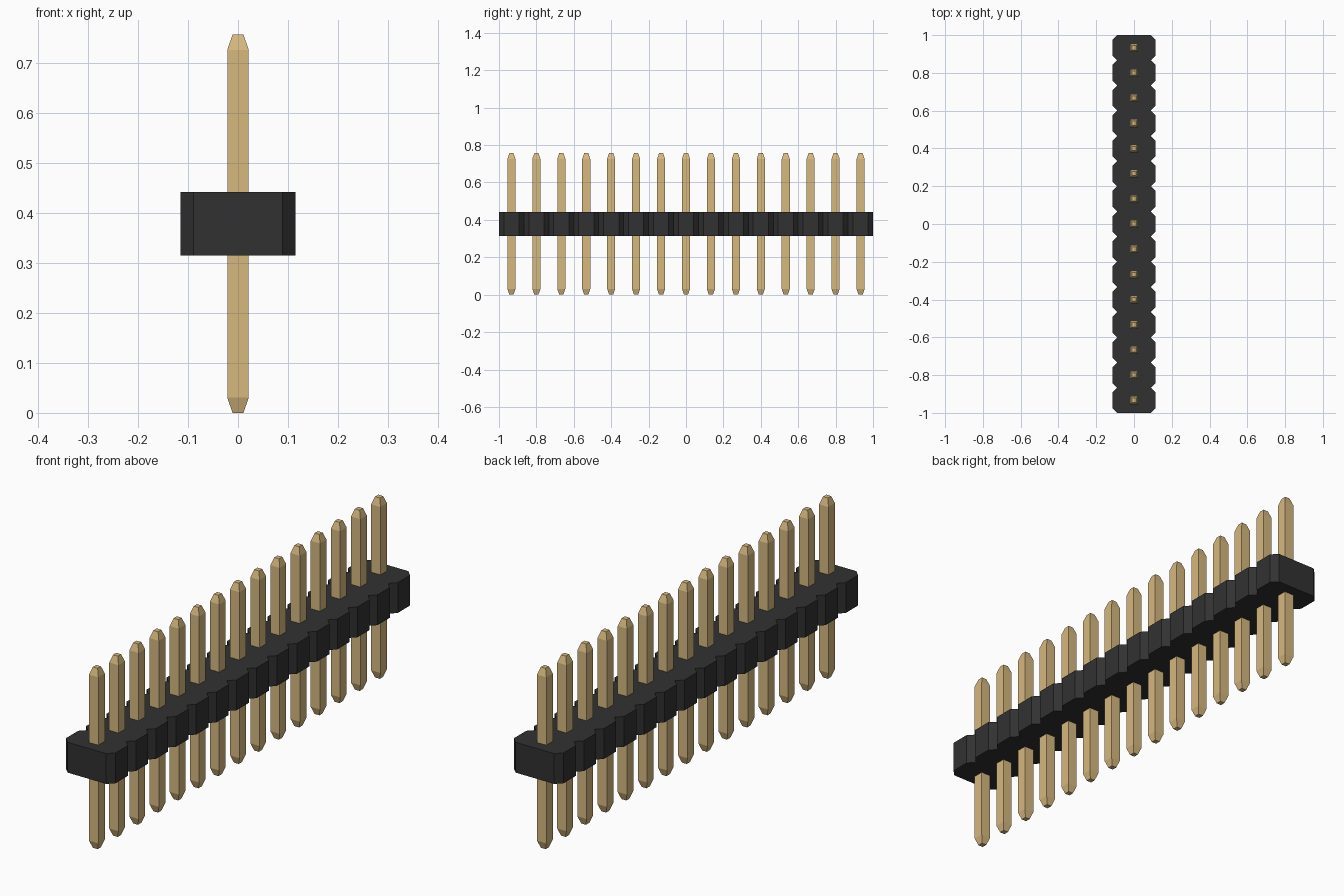
import bpy
import bmesh

cube = bpy.data.objects.get("Cube")
if cube:
    bpy.data.objects.remove(cube, do_unlink=True)

PINS = 15
PITCH = 2.0 / PINS
HALF_W = 0.115            # housing half width
CHAMFER = 0.026
Z_LOW, Z_HIGH = 0.315, 0.442


def make_material(name, rgb):
    mat = bpy.data.materials.new(name)
    mat.use_nodes = True
    colour = (*rgb, 1.0)
    mat.diffuse_color = colour
    mat.node_tree.nodes["Principled BSDF"].inputs["Base Color"].default_value = colour
    return mat


def finish(bm, name, mat):
    bmesh.ops.recalc_face_normals(bm, faces=bm.faces)
    mesh = bpy.data.meshes.new(name)
    bm.to_mesh(mesh)
    bm.free()
    mesh.materials.append(mat)
    obj = bpy.data.objects.new(name, mesh)
    bpy.context.scene.collection.objects.link(obj)
    return obj


black = make_material("black plastic", (0.031, 0.031, 0.031))
gold = make_material("gold metal", (0.672, 0.479, 0.212))

# Housing: one notched outline, extruded upwards
right_side = []
for i in range(PINS):
    y0 = -1 + i * PITCH
    y1 = y0 + PITCH
    right_side += [(HALF_W - CHAMFER, y0), (HALF_W, y0 + CHAMFER), (HALF_W, y1 - CHAMFER)]
right_side.append((HALF_W - CHAMFER, 1.0))
outline = right_side + [(-x, y) for x, y in reversed(right_side)]

bm = bmesh.new()
base = bm.faces.new([bm.verts.new((x, y, Z_LOW)) for x, y in outline])
top = bmesh.ops.extrude_face_region(bm, geom=[base])["geom"]
bmesh.ops.translate(bm, vec=(0, 0, Z_HIGH - Z_LOW),
                    verts=[g for g in top if isinstance(g, bmesh.types.BMVert)])
finish(bm, "housing", black)

# Pin: square bar with both tips tapered, given as (height, half width)
sections = [(0.0, 0.011), (0.031, 0.0215), (0.726, 0.0215), (0.757, 0.011)]
bm = bmesh.new()
rings = [[bm.verts.new((sx * h, sy * h, z))
          for sx, sy in ((-1, -1), (1, -1), (1, 1), (-1, 1))] for z, h in sections]
for lower, upper in zip(rings, rings[1:]):
    for k in range(4):
        n = (k + 1) % 4
        bm.faces.new((lower[k], lower[n], upper[n], upper[k]))
bm.faces.new(rings[0])
bm.faces.new(rings[-1])
pin = finish(bm, "pin_01", gold)
pin.location.y = -1 + PITCH / 2

# Remaining pins share the same mesh
for i in range(1, PINS):
    copy = bpy.data.objects.new(f"pin_{i + 1:02d}", pin.data)
    copy.location.y = -1 + (i + 0.5) * PITCH
    bpy.context.scene.collection.objects.link(copy)
